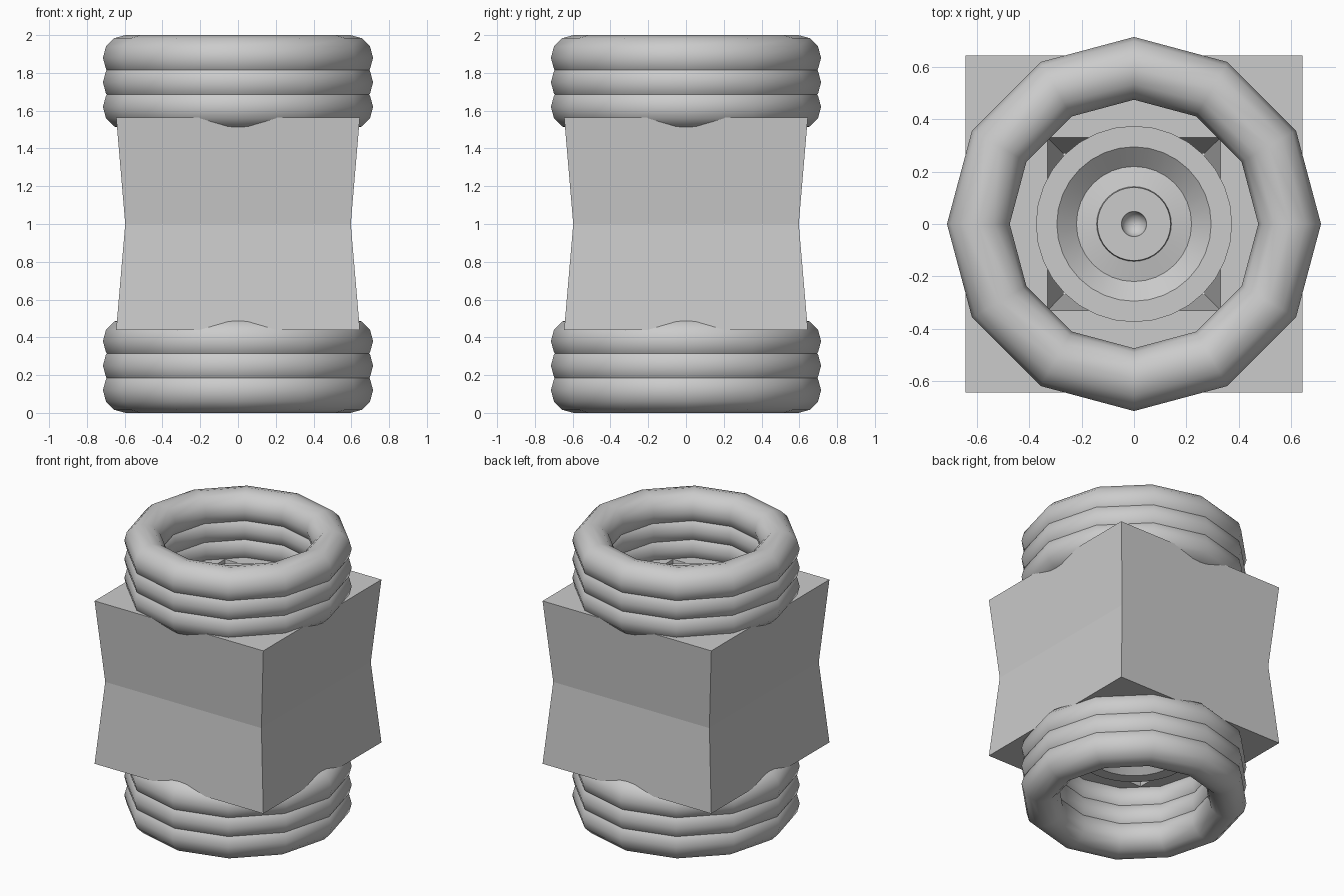
import bpy, bmesh, math

cube = bpy.data.objects.get("Cube")
if cube:
    bpy.data.objects.remove(cube, do_unlink=True)

grey = bpy.data.materials.new("plain grey")
grey.use_nodes = True
colour = (0.6, 0.6, 0.6, 1)
grey.diffuse_color = colour
grey.node_tree.nodes["Principled BSDF"].inputs["Base Color"].default_value = colour


def lathe(name, profile, sides, turn=0.0, closed=False):
    """Spin an (r, z) profile about the z axis; zero radius becomes a pole."""
    bm = bmesh.new()
    rings = []
    for r, z in profile:
        if r < 1e-5:
            rings.append([bm.verts.new((0, 0, z))] * sides)
        else:
            angles = [turn + math.tau * i / sides for i in range(sides)]
            rings.append([bm.verts.new((r * math.cos(a), r * math.sin(a), z)) for a in angles])
    pairs = list(zip(rings, rings[1:]))
    if closed:
        pairs.append((rings[-1], rings[0]))
    for a, b in pairs:
        for i in range(sides):
            j = (i + 1) % sides
            bm.faces.new(list(dict.fromkeys((a[i], a[j], b[j], b[i]))))
    bmesh.ops.recalc_face_normals(bm, faces=bm.faces)
    mesh = bpy.data.meshes.new(name)
    bm.to_mesh(mesh)
    bm.free()
    mesh.materials.append(grey)
    obj = bpy.data.objects.new(name, mesh)
    bpy.context.collection.objects.link(obj)
    return obj


def smooth(obj, angle):
    bpy.ops.object.select_all(action="DESELECT")
    obj.select_set(True)
    bpy.context.view_layer.objects.active = obj
    bpy.ops.object.shade_smooth_by_angle(angle=math.radians(angle))


# Square waisted block with a square tapering bore
half_sizes = [(0.645, 0.44), (0.597, 1.0), (0.645, 1.565),
              (0.33, 1.565), (0.27, 1.0), (0.33, 0.44)]
lathe("waisted_block", [(h * math.sqrt(2), z) for h, z in half_sizes],
      4, math.pi / 4, closed=True)

# Round core with a funnel, a centre boss and a dimple at each end
dimple = [(0.048 * math.sin(a), 1.55 - 0.048 * math.cos(a))
          for a in (math.pi / 8 * i for i in range(5))]
upper = dimple + [(0.14, 1.55), (0.143, 1.53), (0.22, 1.515), (0.295, 1.58), (0.375, 1.58)]
lower = [(r, 2 - z) for r, z in reversed(upper)]
smooth(lathe("round_core", upper + lower, 32), 25)

# Three stacked rings at each end
for end, side in (("upper", 1), ("lower", -1)):
    for n in range(3):
        z = 1 + side * (0.62 + 0.13 * n)
        section = [(0.595 + 0.12 * math.cos(a), z + 0.12 * math.sin(a))
                   for a in (math.tau * i / 12 for i in range(12))]
        smooth(lathe(f"{end}_ring_{n + 1}", section, 12, closed=True), 60)
